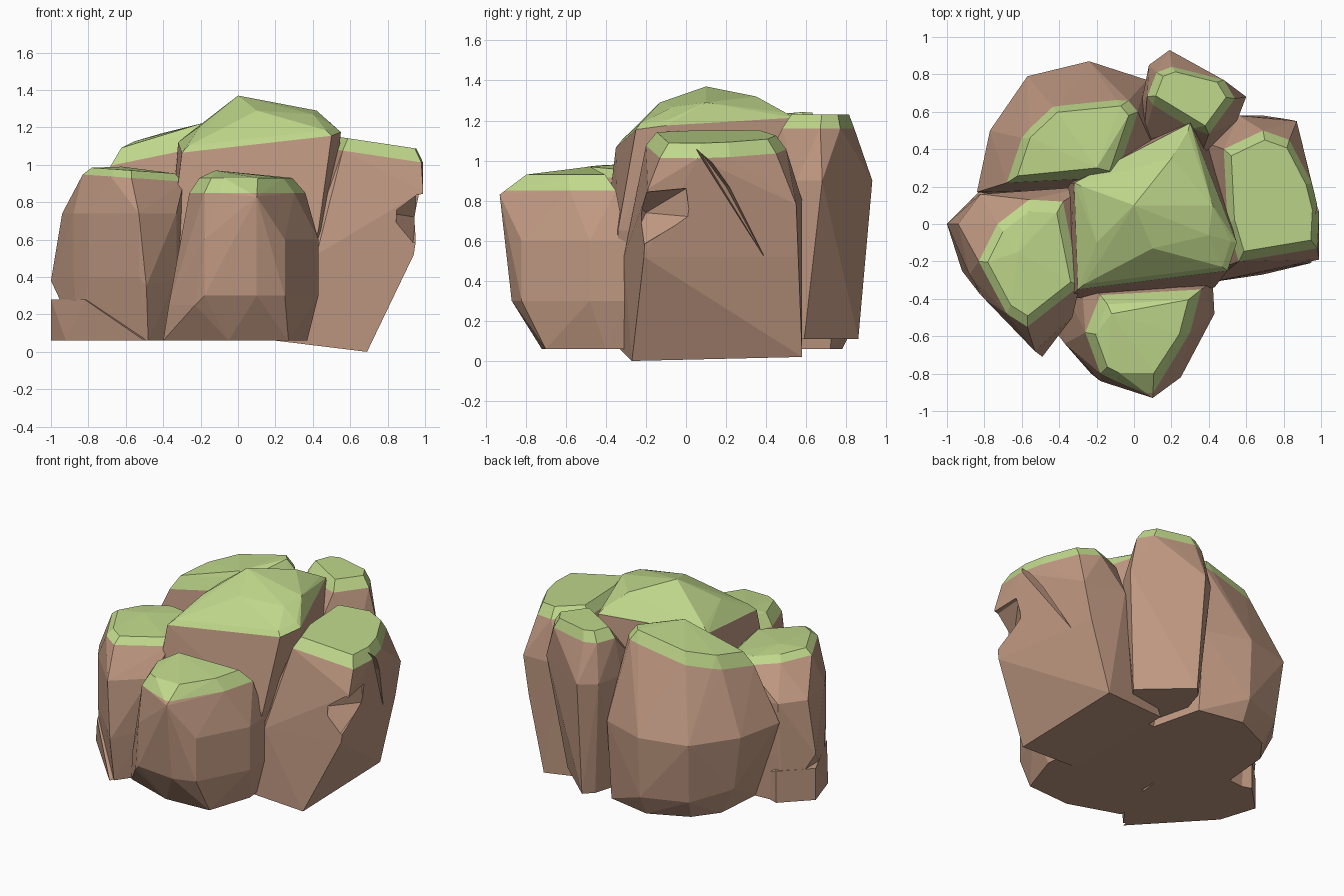
import bpy
import bmesh
from mathutils import Vector

default_cube = bpy.data.objects.get("Cube")
if default_cube:
    bpy.data.objects.remove(default_cube, do_unlink=True)


def make_material(name, rgb):
    """One flat colour, shown both in the viewport and in a render."""
    material = bpy.data.materials.new(name)
    material.use_nodes = True
    material.diffuse_color = (*rgb, 1)
    shader = material.node_tree.nodes["Principled BSDF"]
    shader.inputs["Base Color"].default_value = (*rgb, 1)
    shader.inputs["Roughness"].default_value = .9
    return material


STONE = make_material("brown stone", (.53, .32, .225))
MOSS = make_material("green moss", (.53, .69, .26))


def narrowed(outline, factor):
    """Shrink an outline towards its own middle."""
    middle = sum((Vector(corner) for corner in outline), Vector((0, 0))) / len(outline)
    return [middle.lerp(Vector(corner), factor) for corner in outline]


def level_ring(outline, height):
    """Lay an outline flat at one height."""
    return [Vector((x, y, height)) for x, y in outline]


def sloped_ring(outline, plane, lift):
    """Lay an outline on a sloping plane, raised by a lift."""
    height, slope_x, slope_y = plane
    return [Vector((x, y, height + slope_x * x + slope_y * y + lift)) for x, y in outline]


def build_hull(name, points, moss_plane=None):
    """Wrap corner points in a faceted hull and colour it above the moss border."""
    bm = bmesh.new()
    for point in points:
        bm.verts.new(point)
    result = bmesh.ops.convex_hull(bm, input=bm.verts[:])
    inner = set(result["geom_interior"]) | set(result["geom_unused"])
    loose = [item for item in inner if isinstance(item, bmesh.types.BMVert)]
    bmesh.ops.delete(bm, geom=loose, context="VERTS")

    # cut along the moss border, then colour every face above it
    if moss_plane:
        height, slope_x, slope_y = moss_plane
        origin = Vector((0, 0, height))
        normal = Vector((-slope_x, -slope_y, 1)).normalized()
        everything = bm.verts[:] + bm.edges[:] + bm.faces[:]
        bmesh.ops.bisect_plane(bm, geom=everything, plane_co=origin, plane_no=normal)
        for face in bm.faces:
            above = (face.calc_center_median() - origin).dot(normal) > 0
            face.material_index = int(above)

    bmesh.ops.recalc_face_normals(bm, faces=bm.faces[:])
    mesh = bpy.data.meshes.new(name)
    bm.to_mesh(mesh)
    bm.free()
    mesh.materials.append(STONE)
    mesh.materials.append(MOSS)
    rock = bpy.data.objects.new(name, mesh)
    bpy.context.collection.objects.link(rock)
    return rock


def mossy_rock(name, foot, base, belly, belly_heights, crown, moss_plane,
               shoulder_width, shoulder_lift, extra_corners=()):
    """Stack a foot, a belly, a mossy crown and a narrower shoulder into one rock."""
    points = level_ring(foot, base)
    for height in belly_heights:
        points += level_ring(belly, height)
    points += sloped_ring(crown, moss_plane, 0)
    points += sloped_ring(narrowed(crown, shoulder_width), moss_plane, shoulder_lift)
    points += [Vector(corner) for corner in extra_corners]
    return build_hull(name, points, moss_plane)


def carve(rock, name, points):
    """Chip a wedge out of a rock with a hidden cutter."""
    cutter = build_hull(name, points)
    cutter.hide_render = True
    cutter.hide_viewport = True
    cutter.display_type = "WIRE"
    modifier = rock.modifiers.new(name, "BOOLEAN")
    modifier.operation = "DIFFERENCE"
    modifier.solver = "EXACT"
    modifier.object = cutter


# tall middle rock: block body with a sloping, peaked crown
mossy_rock(
    "centre_rock",
    foot=[(-.3, -.38), (.25, -.34), (.3, .4), (-.3, .3)], base=.06,
    belly=[(-.35, -.4), (.43, -.34), (.5, 0), (.35, .57), (-.36, .22)],
    belly_heights=[.65],
    crown=[(-.3, -.35), (.5, -.25), (.55, -.1), (.3, .54), (-.32, .22)],
    moss_plane=(1.13, .1, .1),
    shoulder_width=.92, shoulder_lift=.03,
    extra_corners=[(0, .1, 1.37), (.2, .35, 1.32), (.42, .1, 1.29),
                   (.1, -.13, 1.29), (.4, -.06, 1.27), (-.2, -.1, 1.21)],
)

# broad rock at the back left, narrowing near the ground
mossy_rock(
    "back_left_rock",
    foot=[(-.65, .15), (-.62, .5), (-.5, .66), (-.24, .78), (.07, .72), (.2, .2)], base=.06,
    belly=[(-.84, .17), (-.77, .5), (-.57, .79), (-.24, .87), (.07, .77), (.2, .2)],
    belly_heights=[.62],
    crown=[(-.68, .22), (-.6, .46), (-.43, .62), (-.03, .66), (.02, .6), (-.1, .25)],
    moss_plane=(1.11, .2, .1),
    shoulder_width=.85, shoulder_lift=.08,
    extra_corners=[(-.2, .3, 1.22), (-.72, .5, .25), (-.54, .74, .2), (-.24, .85, .2)],
)

# narrow upright rock at the back
mossy_rock(
    "back_rock",
    foot=[(.08, .6), (.14, .8), (.2, .86), (.5, .59), (.3, .3), (.1, .4)], base=.11,
    belly=[(.04, .65), (.08, .85), (.19, .93), (.6, .68), (.55, .55), (.35, .35), (.05, .45)],
    belly_heights=[.9],
    crown=[(.07, .68), (.12, .81), (.2, .84), (.48, .77), (.54, .67), (.4, .48)],
    moss_plane=(1.16, 0, 0),
    shoulder_width=.8, shoulder_lift=.07,
)

# leaning right rock with a broken ledge and a crack on its outer side
right_rock = mossy_rock(
    "right_rock",
    foot=[(.2, -.33), (.2, .5)], base=.06,
    belly=[(.42, -.31), (.94, -.21), (.82, .56), (.4, .5)], belly_heights=[.52],
    crown=[(.56, -.2), (.98, -.13), (.99, .06), (.95, .22), (.83, .45),
           (.69, .5), (.48, .4), (.5, 0)],
    moss_plane=(1.16, -.15, 0),
    shoulder_width=.85, shoulder_lift=.07,
    extra_corners=[(.69, -.27, 0), (.69, .58, .02), (.99, -.19, .86),
                   (.87, .55, .78), (.56, .58, .8)],
)
carve(right_rock, "ledge_cutter", [
    (.82, -.2, .74), (.93, -.3, .53), (1.2, -.3, .5), (1.2, -.3, .85),
    (.96, -.3, .83), (.95, .02, .72), (1.2, .02, .7), (.95, 0, .86), (1.2, 0, .88)])
carve(right_rock, "crack_cutter", [
    (1.2, .03, 1.06), (1.2, .25, .87), (1.2, .4, .5),
    (.84, .06, 1.06), (.82, .2, .87), (.84, .39, .52)])

# front left rock and the foot it rests on
mossy_rock(
    "front_left_rock",
    foot=[(-.85, .15), (-.85, -.3), (-.48, -.68), (-.35, -.5), (-.25, .2)], base=.06,
    belly=[(-.94, 0), (-.88, -.27), (-.8, -.4), (-.53, -.68), (-.33, -.5),
           (-.25, .2), (-.82, .16)],
    belly_heights=[.4, .74],
    crown=[(-.83, -.2), (-.73, 0), (-.56, .13), (-.38, .12), (-.29, -.33),
           (-.46, -.46), (-.57, -.55), (-.68, -.48)],
    moss_plane=(.89, -.07, 0),
    shoulder_width=.82, shoulder_lift=.04,
    extra_corners=[(-.62, -.15, .99), (-1, 0, .38), (-.49, -.71, .35)],
)
sole = [(-1, 0), (-.82, .18), (-.92, -.25), (-.5, -.7), (-.3, 0)]
build_hull(
    "front_left_foot",
    level_ring(sole, .06) + level_ring(sole[:2] + [(-.82, -.38), (-.6, 0)], .28),
)

# low rock at the front
mossy_rock(
    "front_rock",
    foot=[(-.4, -.3), (-.4, -.6), (-.05, -.72), (.27, -.7), (.37, -.4), (.35, -.2)], base=.06,
    belly=[(-.3, -.62), (-.18, -.84), (.1, -.87), (.25, -.82), (.43, -.48), (.42, -.3),
           (-.28, -.3)],
    belly_heights=[.3, .6],
    crown=[(-.26, -.58), (-.18, -.8), (-.1, -.84), (.13, -.84), (.3, -.58),
           (.36, -.35), (-.18, -.38)],
    moss_plane=(.85, 0, 0),
    shoulder_width=.8, shoulder_lift=.08,
    extra_corners=[(-.23, -.8, .25), (-.37, -.64, .25), (.1, -.93, .83), (-.12, -.48, .97)],
)
